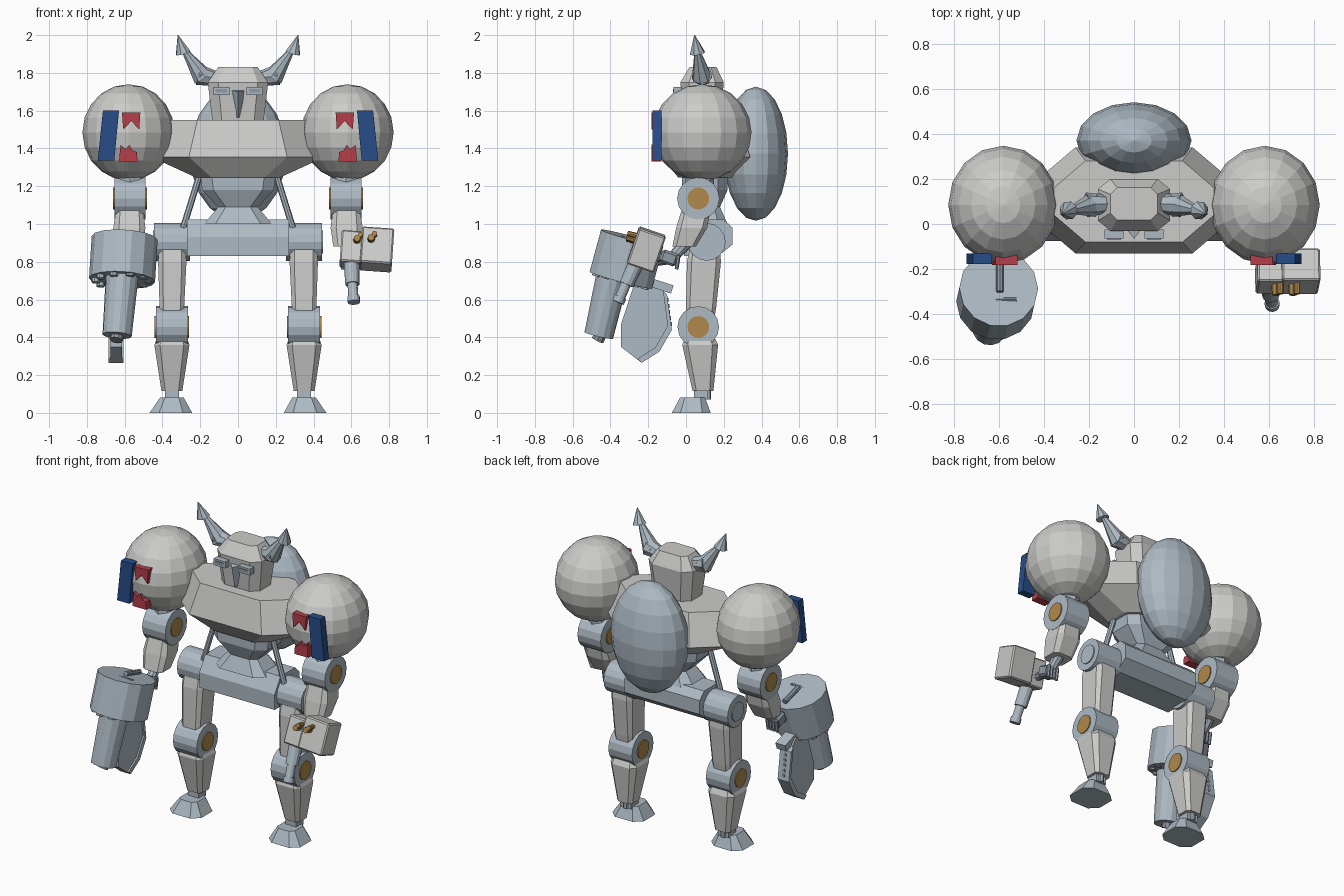
import bpy, bmesh, math
from mathutils import Vector, Euler

if "Cube" in bpy.data.objects:
    bpy.data.objects.remove(bpy.data.objects["Cube"])


def material(name, rgb):
    m = bpy.data.materials.new(name)
    m.diffuse_color = (*rgb, 1)
    m.use_nodes = True
    m.node_tree.nodes["Principled BSDF"].inputs["Base Color"].default_value = m.diffuse_color
    return m


LIGHT = material("light_grey", (0.60, 0.60, 0.59))
STEEL = material("blue_grey", (0.42, 0.49, 0.55))
DARK = material("dark_steel", (0.28, 0.32, 0.37))
GOLD = material("gold", (0.43, 0.25, 0.07))
RED = material("red", (0.46, 0.05, 0.07))
BLUE = material("blue", (0.02, 0.075, 0.25))


def finish(name, bm, mat):
    bmesh.ops.recalc_face_normals(bm, faces=bm.faces[:])
    me = bpy.data.meshes.new(name)
    bm.to_mesh(me)
    bm.free()
    me.materials.append(mat)
    ob = bpy.data.objects.new(name, me)
    bpy.context.collection.objects.link(ob)
    return ob


def skin(name, rings, mat):
    """Closed surface through rings of equal point count."""
    bm = bmesh.new()
    vs = [[bm.verts.new(p) for p in r] for r in rings]
    n = len(vs[0])
    for a, b in zip(vs, vs[1:]):
        for i in range(n):
            bm.faces.new((a[i], a[(i + 1) % n], b[(i + 1) % n], b[i]))
    bm.faces.new(vs[0][::-1])
    bm.faces.new(vs[-1])
    return finish(name, bm, mat)


def loft(name, rings, mat):
    """Rings of (cx, cy, z, half_x, half_y, chamfer_x, chamfer_y)."""
    out = []
    for cx, cy, z, hx, hy, a, b in rings:
        pts = [(hx - a, -hy), (hx, b - hy), (hx, hy - b), (hx - a, hy),
               (a - hx, hy), (-hx, hy - b), (-hx, b - hy), (a - hx, -hy)]
        out.append([(cx + x, cy + y, z) for x, y in pts])
    return skin(name, out, mat)


def prism(name, pts, axis, lo, hi, mat):
    """Flat profile extruded along x (points are y,z) or y (points are x,z)."""
    place = (lambda p, d: (d, p[0], p[1])) if axis == 'x' else (lambda p, d: (p[0], d, p[1]))
    return skin(name, [[place(p, d) for p in pts] for d in (lo, hi)], mat)


def rod(name, p0, p1, r0, r1, mat, n=12):
    p0, p1 = Vector(p0), Vector(p1)
    d = p1 - p0
    bm = bmesh.new()
    bmesh.ops.create_cone(bm, cap_ends=True, segments=n, radius1=r0, radius2=r1, depth=d.length)
    ob = finish(name, bm, mat)
    ob.location = (p0 + p1) / 2
    ob.rotation_euler = d.to_track_quat('Z', 'Y').to_euler()
    return ob


def box(name, c, size, mat, rot=(0, 0, 0), bevel=0.0):
    bm = bmesh.new()
    bmesh.ops.create_cube(bm, size=1)
    bmesh.ops.scale(bm, vec=size, verts=bm.verts)
    ob = finish(name, bm, mat)
    ob.location, ob.rotation_euler = c, Euler([math.radians(a) for a in rot])
    if bevel:
        mod = ob.modifiers.new("bevel", 'BEVEL')
        mod.width, mod.segments = bevel, 1
    return ob


def ball(name, c, r, mat, u=16, v=10):
    bm = bmesh.new()
    bmesh.ops.create_uvsphere(bm, u_segments=u, v_segments=v, radius=1)
    bmesh.ops.scale(bm, vec=r, verts=bm.verts)
    ob = finish(name, bm, mat)
    ob.location = c


def joint(name, x, y, z, half, r, cap_r, cap_mat):
    rod(name, (x - half, y, z), (x + half, y, z), r, r, STEEL, 16)
    rod(name + "_cap", (x - half - .006, y, z), (x + half + .006, y, z), cap_r, cap_r, cap_mat, 16)


# Torso, waist, pelvis, backpack
loft("torso", [(0, .1, 1.245, .22, .14, .08, .07), (0, .105, 1.355, .46, .235, .2, .17),
               (0, .1, 1.55, .355, .18, .14, .12)], LIGHT)
loft("waist", [(0, .1, 1.0, .18, .12, .06, .05), (0, .1, 1.09, .105, .08, .04, .03),
               (0, .1, 1.18, .19, .12, .06, .05), (0, .1, 1.26, .2, .12, .06, .05)], STEEL)
prism("pelvis", [(-.01, .83), (.17, .83), (.245, .89), (.245, .98), (.2, 1.025),
                 (.05, 1.025), (-.01, .93)], 'x', -.27, .27, STEEL)
ball("backpack", (0, .37, 1.372), (.255, .17, .355), STEEL)

# Head
loft("head", [(0, .085, 1.54, .135, .095, .05, .04), (0, .085, 1.75, .16, .115, .055, .045),
              (0, .09, 1.83, .105, .072, .03, .03)], LIGHT)
skin("nose_guard", [[(0, -.035, 1.565), (.012, .0, 1.565), (-.012, .0, 1.565)],
                    [(0, -.065, 1.70), (.045, -.01, 1.71), (-.045, -.01, 1.71)]], STEEL)
for s in (-1, 1):
    box("goggle_frame", (s * .088, -.045, 1.705), (.085, .04, .042), STEEL)
    box("goggle_lens", (s * .088, -.066, 1.705), (.062, .006, .02), DARK)
    # Horns
    rod("horn_base", (s * .12, .09, 1.77), (s * .21, .085, 1.79), .04, .055, STEEL, 8)
    rod("horn_stem", (s * .185, .085, 1.775), (s * .285, .06, 1.92), .055, .015, STEEL, 8)
    rod("horn_tip", (s * .29, .06, 1.905), (s * .318, .045, 2.0), .042, .002, STEEL, 8)

for s in (-1, 1):
    # Waist struts
    rod("strut", (s * .2, .06, 1.27), (s * .29, .06, .98), .017, .017, STEEL, 8)
    # Legs
    joint("hip_joint", s * .35, .11, .905, .095, .1, .06, STEEL)
    loft("thigh", [(s * .35, .075, .5, .06, .075, .02, .02), (s * .35, .08, .56, .065, .08, .02, .02),
                   (s * .348, .095, .8, .075, .09, .025, .025), (s * .348, .1, .87, .07, .08, .02, .02)], LIGHT)
    joint("knee_joint", s * .35, .065, .455, .085, .11, .058, GOLD)
    loft("shin", [(s * .35, .09, .115, .055, .055, .02, .02), (s * .35, .075, .36, .093, .095, .03, .03),
                  (s * .35, .07, .42, .07, .07, .02, .02)], LIGHT)
    box("ankle", (s * .35, .08, .1), (.075, .075, .06), STEEL)
    rod("heel_piston", (s * .35, .115, .07), (s * .35, .115, .13), .018, .018, STEEL, 8)
    loft("foot", [(s * .355, .028, 0, .113, .103, .05, .045),
                  (s * .35, .035, .082, .062, .066, .025, .025)], STEEL)
    # Arms
    ball("shoulder", (s * .58, .085, 1.485), (.244, .262, .255), LIGHT)
    joint("elbow_joint", s * .572, .065, 1.135, .083, .112, .058, GOLD)
    rod("upper_arm", (s * .572, .07, 1.16), (s * .572, .075, 1.3), .075, .075, STEEL, 8)
    loft("forearm", [(s * .575, -.01, .88, .07, .062, .025, .02), (s * .575, .03, .98, .085, .082, .03, .025),
                     (s * .574, .06, 1.1, .068, .075, .02, .02)], LIGHT)
    # Wrists and fists
    rod("wrist", (s * .575, .0, .9), (s * .58, -.06, .835), .035, .03, STEEL, 10)
    box("palm", (s * .585, -.09, .82), (.085, .09, .07), DARK, (-20, 0, 0), .012)
    for i in range(4):
        x = s * (.555 + i * .021)
        rod("finger", (x, -.04, .835), (x, -.05, .76), .012, .01, DARK, 6)
    # Shoulder badges
    prism("blue_badge", [(s * x, z) for x, z in ((.63, 1.60), (.715, 1.60), (.743, 1.335), (.655, 1.335))],
          'y', -.178, -.13, BLUE)
    for name, pts in (
            ("upper_red_badge", ((.517, 1.59), (.615, 1.59), (.607, 1.5), (.565, 1.545), (.523, 1.5))),
            ("lower_red_badge", ((.532, 1.33), (.63, 1.33), (.622, 1.42), (.595, 1.395), (.575, 1.42),
                                 (.56, 1.39), (.535, 1.38)))):
        prism(name, [(s * x, z) for x, z in pts], 'y', -.182, -.13, RED)

# Left hand: compact launcher
TILT = (-19, 4, 0)
box("launcher_box", (.735, -.21, .865), (.17, .15, .2), LIGHT, TILT, .008)
box("launcher_body", (.6, -.225, .865), (.115, .12, .175), LIGHT, TILT, .008)
rod("launcher_grip", (.59, -.2, .83), (.585, -.06, .815), .025, .025, DARK, 8)
rod("launcher_barrel", (.6, -.255, .81), (.606, -.315, .68), .042, .038, STEEL)
rod("launcher_muzzle", (.605, -.31, .7), (.613, -.36, .585), .027, .027, STEEL)
rod("launcher_collar", (.612, -.347, .615), (.613, -.36, .585), .033, .033, STEEL)
for x, z in ((.63, .92), (.705, .925)):
    rod("launcher_knob", (x, -.25, z - .01), (x, -.315, z + .005), .022, .018, GOLD, 8)
    rod("launcher_stud", (x + .018, -.25, z + .012), (x + .018, -.31, z + .025), .014, .014, GOLD, 8)

# Right hand: heavy drum cannon
top, axis = Vector((-.6, -.285, .925)), Vector((-.06, -.26, -.96)).normalized()
side = Vector((1, 0, 0))
fore = axis.cross(side).normalized()
base = top + axis * .23
rod("cannon_drum", top, base, .175, .175, STEEL, 14)
for i in range(10):
    a = i * math.tau / 10
    p = base + (side * math.cos(a) + fore * math.sin(a)) * .14
    rod("drum_bolt", p - axis * .01, p + axis * .014, .022, .022, STEEL, 8)
rod("cannon_barrel", (-.612, -.385, .74), (-.64, -.462, .41), .088, .078, STEEL, 14)
rod("cannon_muzzle", (-.635, -.44, .44), (-.645, -.468, .385), .035, .035, DARK, 10)
rod("drum_handle", top + Vector((-.07, -.05, .005)), top + Vector((.08, -.05, .005)), .01, .01, DARK, 8)
rod("cannon_lever", (-.595, -.3, .945), (-.595, -.16, .905), .016, .016, DARK, 8)
rod("cannon_grip", (-.59, -.06, .82), (-.6, -.22, .8), .03, .03, DARK, 8)

# Magazine slung behind the barrel
outline = [(-.345, .465), (-.275, .68), (-.165, .69), (-.10, .625),
           (-.075, .44), (-.14, .325), (-.235, .265), (-.345, .35)]
prism("magazine", outline, 'x', -.675, -.615, STEEL)
rim = outline[3:7]
inner = [(y - .022, z + .022) for y, z in rim]
prism("magazine_rim", rim + inner[::-1], 'x', -.685, -.605, STEEL)
box("magazine_latch", (-.63, -.13, .672), (.07, .12, .045), STEEL, (-18, 0, 0))
for i in range(5):
    z = .47 + i * .032
    y = -.075 - (z - .44) * .135
    rod("magazine_hole", (-.645, y - .02, z), (-.645, y + .004, z), .011, .011, DARK, 8)
